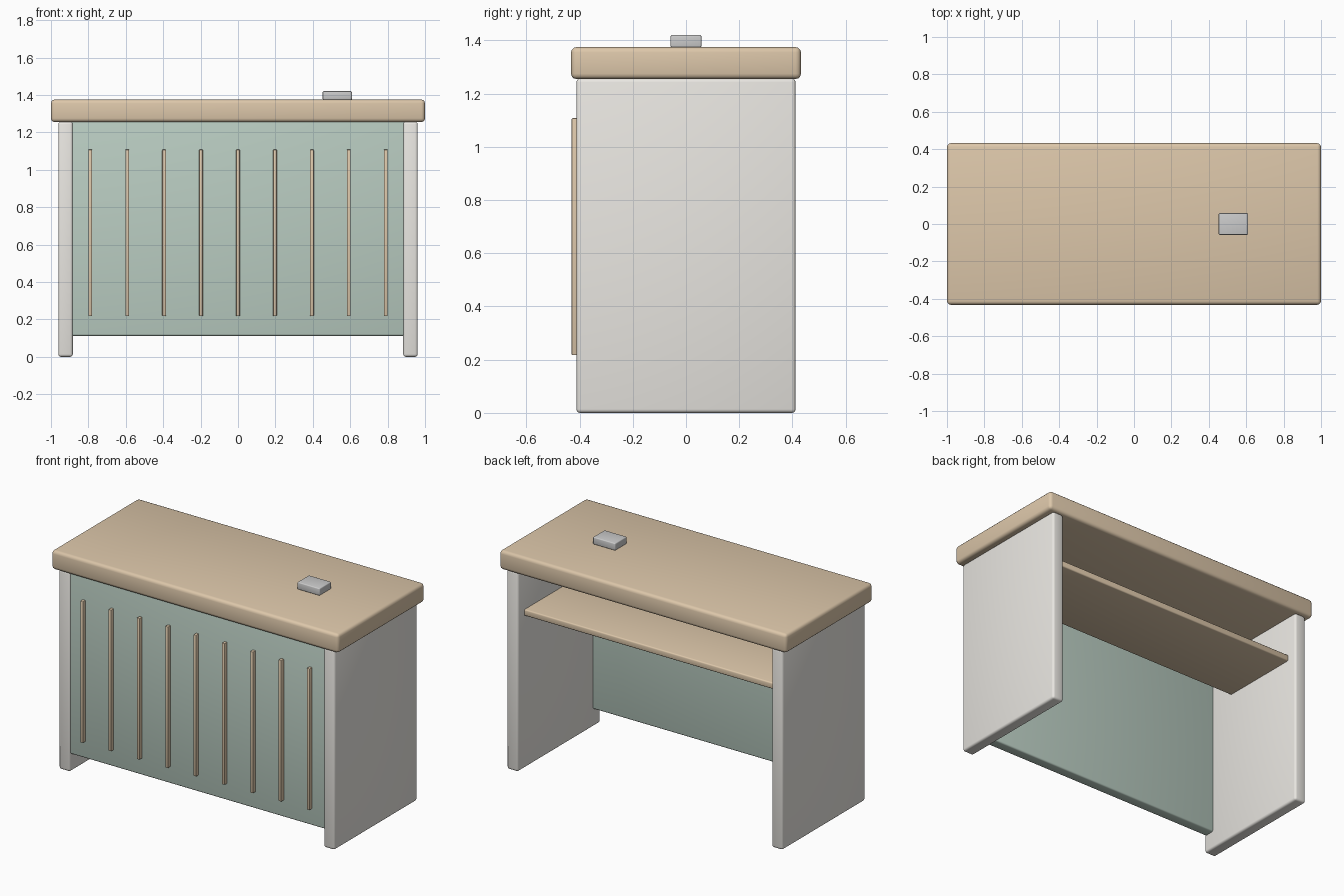
import bpy

if "Cube" in bpy.data.objects:
    bpy.data.objects.remove(bpy.data.objects["Cube"])


def material(name, rgb):
    m = bpy.data.materials.new(name)
    m.diffuse_color = (*rgb, 1)
    m.use_nodes = True
    m.node_tree.nodes["Principled BSDF"].inputs["Base Color"].default_value = m.diffuse_color
    return m


WOOD = material("wood", (0.72, 0.57, 0.40))
GREEN = material("green", (0.49, 0.61, 0.54))
STONE = material("off_white", (0.82, 0.80, 0.76))
GREY = material("light_grey", (0.80, 0.80, 0.78))


def box(name, lo, hi, bevel, mat, segments=3):
    """Rounded box spanning the corners lo to hi."""
    bpy.ops.mesh.primitive_cube_add(
        size=1, location=[(a + b) / 2 for a, b in zip(lo, hi)])
    ob = bpy.context.object
    ob.name = name
    ob.scale = [b - a for a, b in zip(lo, hi)]
    bpy.ops.object.transform_apply(location=False, rotation=False, scale=True)
    mod = ob.modifiers.new("bevel", "BEVEL")
    mod.width = bevel
    mod.segments = segments
    bpy.ops.object.modifier_apply(modifier=mod.name)
    bpy.ops.object.shade_smooth_by_angle()
    ob.data.materials.append(mat)
    return ob


# Counter top
box("counter_top", (-1, -0.432, 1.255), (1, 0.432, 1.375), 0.02, WOOD)

# Side panels the desk stands on
for side, x in (("left", -0.922), ("right", 0.922)):
    box(f"{side}_side_panel", (x - 0.039, -0.412, 0), (x + 0.039, 0.412, 1.257), 0.014, STONE)

# Front panel
box("front_panel", (-0.892, -0.405, 0.112), (0.892, -0.336, 1.26), 0.01, GREEN)

# Vertical slats on the front panel
for i in range(9):
    x = (i - 4) * 0.1975
    box(f"front_slat_{i + 1}", (x - 0.01, -0.43, 0.217), (x + 0.01, -0.398, 1.108), 0.004, WOOD, 2)

# Inner shelf, open at the back
box("inner_shelf", (-0.89, -0.175, 0.96), (0.89, 0.347, 1.0), 0.008, WOOD)

# Small device on the counter
box("counter_device", (0.453, -0.058, 1.374), (0.609, 0.058, 1.42), 0.006, GREY)
